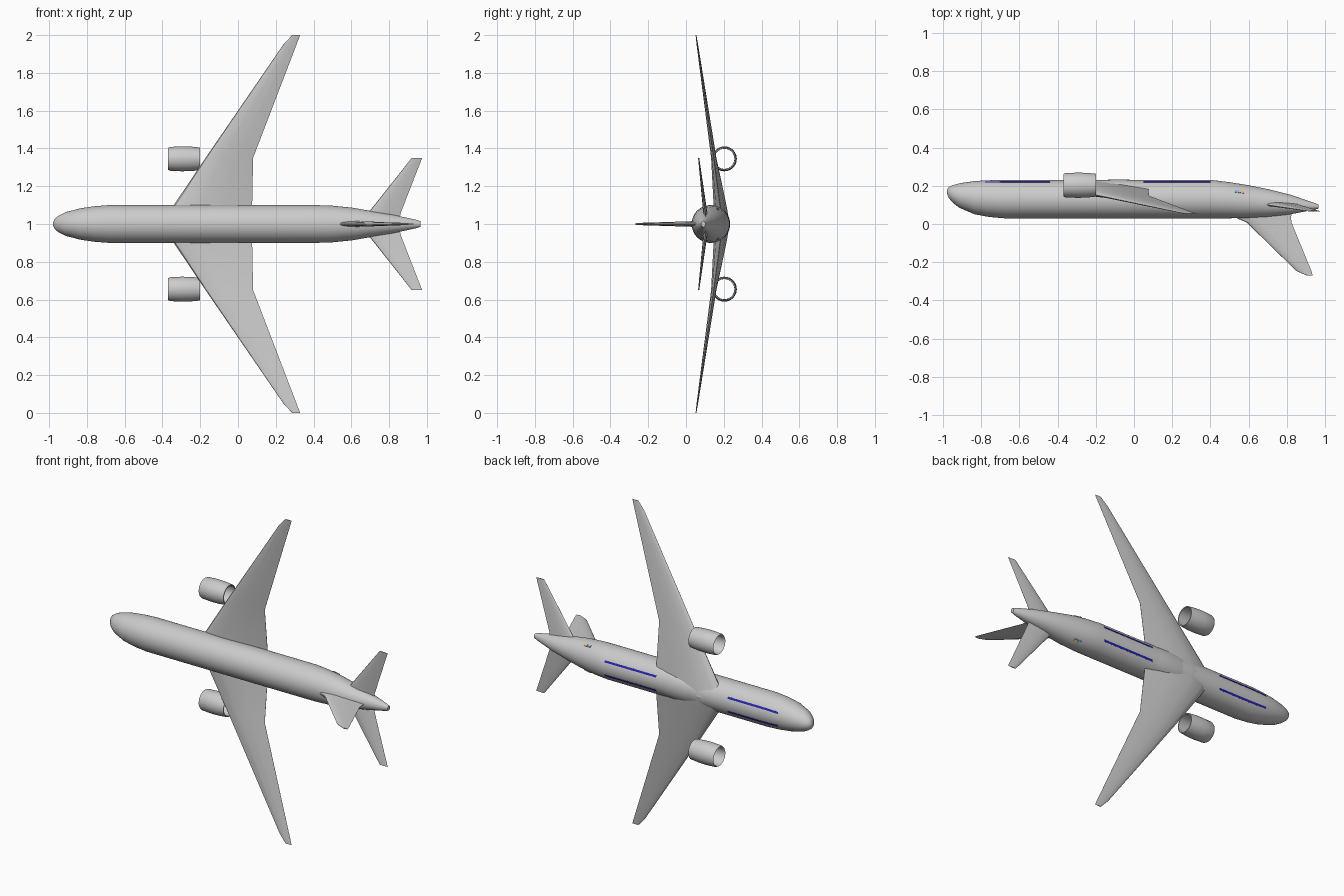
import bpy, bmesh
from math import sin, cos, pi, radians

if "Cube" in bpy.data.objects:
    bpy.data.objects.remove(bpy.data.objects["Cube"])


def colour(name, rgb):
    mat = bpy.data.materials.new(name)
    mat.diffuse_color = (*rgb, 1)
    mat.use_nodes = True
    mat.node_tree.nodes["Principled BSDF"].inputs["Base Color"].default_value = mat.diffuse_color
    return mat


def finish(name, bm, angle=35, mat=None):
    bmesh.ops.recalc_face_normals(bm, faces=bm.faces)
    mesh = bpy.data.meshes.new(name)
    bm.to_mesh(mesh)
    bm.free()
    ob = bpy.data.objects.new(name, mesh)
    bpy.context.collection.objects.link(ob)
    if mat:
        mesh.materials.append(mat)
    bpy.ops.object.select_all(action='DESELECT')
    bpy.context.view_layer.objects.active = ob
    ob.select_set(True)
    bpy.ops.object.shade_smooth_by_angle(angle=radians(angle))
    return ob


def loft(name, rings, caps=True, loop=False, angle=35):
    """Skin a list of closed rings; loop joins the last ring to the first."""
    bm = bmesh.new()
    rows = [[bm.verts.new(p) for p in ring] for ring in rings]
    n = len(rows[0])
    pairs = list(zip(rows, rows[1:])) + ([(rows[-1], rows[0])] if loop else [])
    for a, b in pairs:
        for i in range(n):
            j = (i + 1) % n
            bm.faces.new((a[i], a[j], b[j], b[i]))
    if caps and not loop:
        bm.faces.new(rows[0])
        bm.faces.new(rows[-1])
    return finish(name, bm, angle)


# Fuselage stations: x, y of roof, y of belly, half width
HULL = [(-.98, .162, .178, .008), (-.97, .136, .193, .028), (-.95, .112, .203, .044),
        (-.915, .085, .213, .062), (-.835, .051, .225, .083), (-.76, .037, .229, .094),
        (-.68, .03, .23, .1), (.41, .03, .23, .1), (.5, .03, .219, .097),
        (.6, .031, .203, .087), (.7, .037, .183, .07), (.82, .051, .153, .049),
        (.94, .074, .112, .023), (.965, .08, .103, .015)]


def hull_point(x, a, scale=1.0):
    for p, q in zip(HULL, HULL[1:]):
        if x <= q[0]:
            break
    t = (x - p[0]) / (q[0] - p[0])
    top, bottom, w = (p[k] + (q[k] - p[k]) * t for k in (1, 2, 3))
    return (x, (top + bottom) / 2 + scale * (bottom - top) / 2 * sin(a), 1 + scale * w * cos(a))


loft("fuselage", [[hull_point(s[0], 2 * pi * i / 48) for i in range(48)] for s in HULL])

# Aerofoil outline: chord fraction, thickness fraction
UPPER = [(0, 0), (.02, .38), (.1, .75), (.33, 1), (.65, .68), (1, .03)]
FOIL = UPPER + [(s, -t) for s, t in UPPER[:0:-1]]


def foil(name, sections, side=1, upright=False):
    """Sections: leading x, trailing x, y, distance from centre plane, half thickness."""
    rings = []
    for x0, x1, y, d, h in sections:
        rings.append([(x0 + (x1 - x0) * s,
                       y if upright else y + h * t,
                       1 + (h * t if upright else side * d)) for s, t in FOIL])
    return loft(name, rings)


WING = [(-.41, .075, .19, 0, .042), (-.34, .075, .18, .1, .034), (-.172, .08, .147, .35, .014),
        (.24, .31, .06, .95, .004), (.287, .329, .053, 1, .002)]
TAIL = [(.64, .85, .108, 0, .013), (.69, .862, .102, .06, .011),
        (.92, .975, .067, .35, .003)]
FIN = [(.49, .83, .07, 0, .017), (.53, .822, .034, 0, .015), (.59, .825, .008, 0, .014),
       (.85, .929, -.246, 0, .006), (.905, .936, -.27, 0, .003)]

# Engine tube profile: x, radius
NACELLE = [(-.37, .058), (-.36, .063), (-.3, .066), (-.25, .065), (-.2, .06),
           (-.2, .054), (-.28, .054), (-.36, .053)]

blue = colour("dark_blue", (.02, .02, .45))
light_blue = colour("light_blue", (.25, .5, .75))
orange = colour("orange", (.9, .5, .12))


def hull_patch(name, x0, x1, a0, a1, mat, scale=1.015, steps=12):
    """Thin coloured strip that follows the fuselage skin."""
    bm = bmesh.new()
    rows = []
    for i in range(steps + 1):
        x = x0 + (x1 - x0) * i / steps
        rows.append([bm.verts.new(hull_point(x, radians(a), k))
                     for a, k in ((a0, .99), (a0, scale), (a1, scale), (a1, .99))])
    for a, b in zip(rows, rows[1:]):
        for i in range(4):
            j = (i + 1) % 4
            bm.faces.new((a[i], a[j], b[j], b[i]))
    bm.faces.new(rows[0])
    bm.faces.new(rows[-1])
    finish(name, bm, 35, mat)


foil("tail_fin", FIN, upright=True)
for side, label in ((1, "left"), (-1, "right")):
    foil(label + "_wing", WING, side)
    foil(label + "_tailplane", TAIL, side)
    loft(label + "_engine",
         [[(x, .203 + r * sin(2 * pi * i / 40), 1 + side * .345 + r * cos(2 * pi * i / 40))
           for i in range(40)] for x, r in NACELLE], loop=True, angle=50)

    # Belly stripes and small rear side panels
    def at(a):
        return 90 - side * (90 - a)
    hull_patch(label + "_front_stripe", -.78, -.44, at(61), at(68), blue)
    hull_patch(label + "_rear_stripe", .05, .4, at(61), at(68), blue)
    hull_patch(label + "_panel_blue", .53, .552, at(28), at(36), light_blue, 1.04, 2)
    hull_patch(label + "_panel_orange", .555, .575, at(28), at(36), orange, 1.04, 2)

# Belly fairing under the wing joint
bm = bmesh.new()
bmesh.ops.create_uvsphere(bm, u_segments=32, v_segments=16, radius=1)
for v in bm.verts:
    v.co = (-.08 + .29 * v.co.x, .17 + .063 * v.co.y, 1 + .085 * v.co.z)
finish("belly_fairing", bm)
